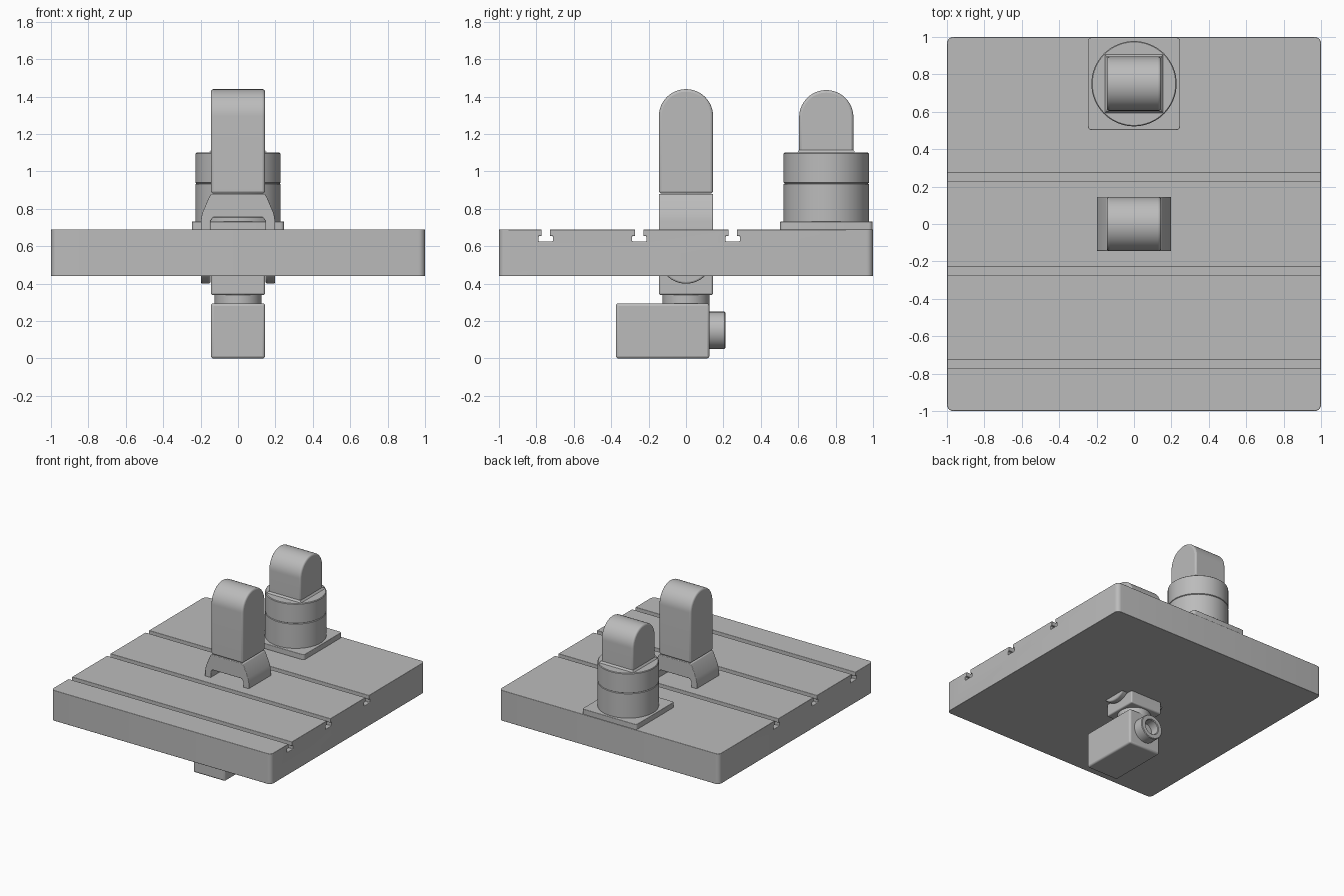
import bpy, bmesh, math
from mathutils import Matrix, Vector

cube = bpy.data.objects.get("Cube")
if cube:
    bpy.data.objects.remove(cube, do_unlink=True)

grey = bpy.data.materials.new("plain_grey")
grey.use_nodes = True
colour = (0.5, 0.5, 0.5, 1)
grey.diffuse_color = colour
grey.node_tree.nodes["Principled BSDF"].inputs["Base Color"].default_value = colour


def finish(name, bm, bevel=0.0):
    bmesh.ops.recalc_face_normals(bm, faces=bm.faces)
    mesh = bpy.data.meshes.new(name)
    bm.to_mesh(mesh)
    bm.free()
    mesh.materials.append(grey)
    mesh.shade_smooth()
    mesh.set_sharp_from_angle(angle=math.radians(35))
    obj = bpy.data.objects.new(name, mesh)
    bpy.context.collection.objects.link(obj)
    if bevel:
        mod = obj.modifiers.new("soft_edges", "BEVEL")
        mod.width = bevel
        mod.segments = 3
        mod.limit_method = "ANGLE"
        mod.angle_limit = math.radians(35)
    return obj


def prism_mesh(points, axis, lo, hi):
    """Extrude a (y, z) or (x, z) profile along the x or y axis."""
    place = (lambda a, b: (lo, a, b)) if axis == "x" else (lambda a, b: (a, lo, b))
    step = Vector((hi - lo, 0, 0)) if axis == "x" else Vector((0, hi - lo, 0))
    bm = bmesh.new()
    face = bm.faces.new([bm.verts.new(place(a, b)) for a, b in points])
    geom = bmesh.ops.extrude_face_region(bm, geom=[face])["geom"]
    verts = [v for v in geom if isinstance(v, bmesh.types.BMVert)]
    bmesh.ops.translate(bm, verts=verts, vec=step)
    return bm


def prism(name, points, axis, lo, hi, bevel=0.0):
    return finish(name, prism_mesh(points, axis, lo, hi), bevel)


def box(name, x, y0, y1, z0, z1, bevel):
    return prism(name, [(-x, z0), (x, z0), (x, z1), (-x, z1)], "y", y0, y1, bevel)


def arch(y, z0, top, r, steps=32):
    """Upright outline with a half-round top."""
    arc = [(y + r * math.cos(math.pi * i / steps), top - r + r * math.sin(math.pi * i / steps))
           for i in range(steps + 1)]
    return [(y - r, z0), (y + r, z0)] + arc


def lathe(name, profile, location, tilt=0.0, steps=64):
    """Spin an (r, z) outline round z, then tilt it about x."""
    bm = bmesh.new()
    rings = []
    for i in range(steps):
        a = 2 * math.pi * i / steps
        rings.append([bm.verts.new((r * math.cos(a), r * math.sin(a), z)) for r, z in profile])
    for i in range(steps):
        here, there = rings[i], rings[(i + 1) % steps]
        for j in range(len(profile) - 1):
            bm.faces.new((here[j], there[j], there[j + 1], here[j + 1]))
    bm.faces.new([ring[0] for ring in rings])
    bm.faces.new([ring[-1] for ring in rings])
    obj = finish(name, bm)
    obj.location = location
    obj.rotation_euler.x = tilt
    return obj


# Bed plate with T-slots running left to right
bottom, top = 0.44, 0.69
outline = [(-1, bottom), (-1, top)]
for c in (-0.75, -0.25, 0.25):
    outline += [(c - 0.022, top), (c - 0.022, 0.655), (c - 0.038, 0.655), (c - 0.038, 0.625),
                (c + 0.038, 0.625), (c + 0.038, 0.655), (c + 0.022, 0.655), (c + 0.022, top)]
outline += [(1, top), (1, bottom)]
bm = prism_mesh(outline, "x", -1, 1)
corners = [e for e in bm.edges
           if all(abs(v.co.x) > 0.99 and abs(v.co.y) > 0.99 for v in e.verts)
           and abs(e.verts[0].co.z - e.verts[1].co.z) > 0.1]
bmesh.ops.bevel(bm, geom=corners, offset=0.035, segments=6, profile=0.5, affect="EDGES")
finish("bed_plate", bm, 0.004)

# Central column and its forked yoke
prism("column", arch(0, 0.882, 1.44, 0.145), "x", -0.145, 0.145, 0.014)
half = [(0.145, 0.88), (0.158, 0.855), (0.192, 0.775), (0.199, 0.735), (0.199, 0.545),
        (0.147, 0.545), (0.147, 0.735), (0.132, 0.755)]
prism("yoke", half + [(-x, z) for x, z in reversed(half)], "y", -0.145, 0.145, 0.005)
leg = [(0.145 * math.cos(math.pi * i / 32), 0.545 - 0.145 * math.sin(math.pi * i / 32))
       for i in range(33)]
for side, x0 in (("left", 0.147), ("right", -0.199)):
    prism(side + "_yoke_leg", leg, "x", x0, x0 + 0.052, 0.01)

# Wrist, neck and tool block under the plate
prism("wrist", arch(0, 0.34, 0.69, 0.145), "x", -0.145, 0.145, 0.01)
lathe("neck", [(0.125, 0.28), (0.125, 0.35)], (0, 0, 0))
box("tool_block", 0.145, -0.375, 0.125, 0, 0.295, 0.014)
lathe("tool_collar", [(0.1, -0.01), (0.1, 0.08), (0.095, 0.085), (0.065, 0.085), (0.06, 0.08),
                      (0.06, 0.01)], (0, 0.125, 0.15), -math.pi / 2)

# Rear turret on a square foot
bm = bmesh.new()
bmesh.ops.create_cube(bm, size=1)
bmesh.ops.scale(bm, verts=bm.verts, vec=(0.494, 0.494, 0.045))
bmesh.ops.translate(bm, verts=bm.verts, vec=(0, 0.75, 0.71))
uprights = [e for e in bm.edges if abs(e.verts[0].co.z - e.verts[1].co.z) > 0.01]
bmesh.ops.bevel(bm, geom=uprights, offset=0.02, segments=4, profile=0.5, affect="EDGES")
finish("turret_foot", bm, 0.004)
lathe("turret_drum", [(0.228, 0.72), (0.228, 0.932), (0.222, 0.936), (0.228, 0.94),
                      (0.228, 1.095), (0.223, 1.1)], (0, 0.75, 0))
prism("turret_head", arch(0.75, 1.09, 1.435, 0.145), "x", -0.145, 0.145, 0.014)

# Small flared skirt where the head meets the drum
bm = bmesh.new()
bmesh.ops.create_cone(bm, cap_ends=True, segments=4, radius1=0.158 * math.sqrt(2),
                      radius2=0.145 * math.sqrt(2), depth=0.016)
bmesh.ops.rotate(bm, verts=bm.verts, cent=(0, 0, 0), matrix=Matrix.Rotation(math.pi / 4, 3, "Z"))
bmesh.ops.translate(bm, verts=bm.verts, vec=(0, 0.75, 1.106))
finish("head_skirt", bm)
